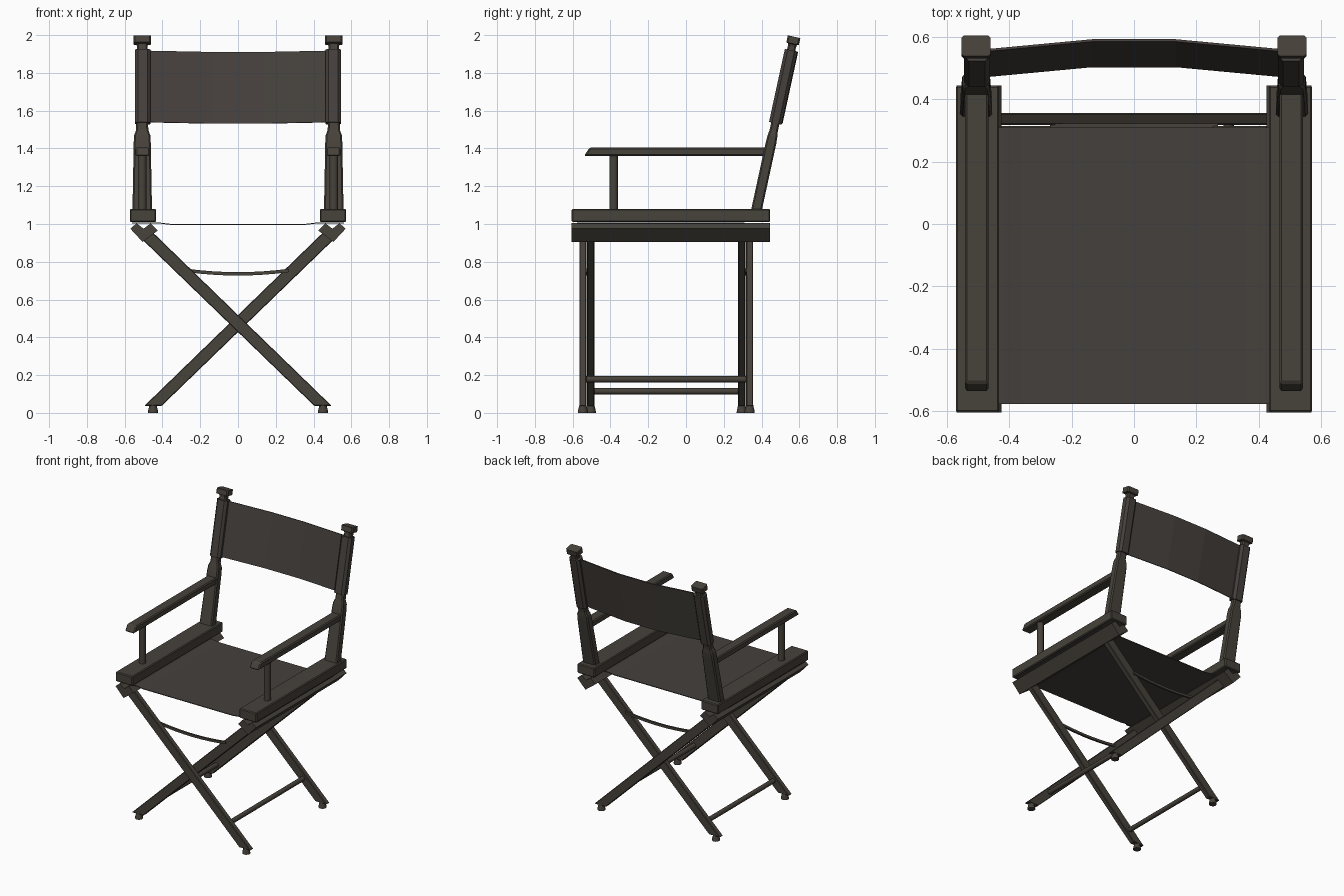
import bpy, bmesh, math
from mathutils import Matrix, Vector

if "Cube" in bpy.data.objects:
    bpy.data.objects.remove(bpy.data.objects["Cube"])


def material(name, col):
    m = bpy.data.materials.new(name)
    m.diffuse_color = (*col, 1)
    m.use_nodes = True
    m.node_tree.nodes["Principled BSDF"].inputs["Base Color"].default_value = m.diffuse_color
    return m


WOOD = material("dark wood", (0.063, 0.054, 0.043))
CLOTH = material("dark canvas", (0.060, 0.051, 0.045))


def finish(name, bm, mat, bevel=0.0, smooth=False):
    bmesh.ops.recalc_face_normals(bm, faces=bm.faces)
    me = bpy.data.meshes.new(name)
    bm.to_mesh(me)
    bm.free()
    me.materials.append(mat)
    ob = bpy.data.objects.new(name, me)
    bpy.context.collection.objects.link(ob)
    if bevel:
        b = ob.modifiers.new("bevel", 'BEVEL')
        b.width, b.segments = bevel, 1
    if smooth:
        bpy.ops.object.select_all(action='DESELECT')
        bpy.context.view_layer.objects.active = ob
        ob.select_set(True)
        bpy.ops.object.shade_smooth_by_angle(angle=math.radians(35))
    return ob


def loft(name, rings, mat, bevel=0.0, smooth=False, matrix=None):
    """Skin closed rings of points and cap both ends."""
    bm = bmesh.new()
    vs = [[bm.verts.new(p) for p in r] for r in rings]
    n = len(rings[0])
    for a, b in zip(vs, vs[1:]):
        for i in range(n):
            bm.faces.new((a[i], a[(i + 1) % n], b[(i + 1) % n], b[i]))
    bm.faces.new(vs[0])
    bm.faces.new(vs[-1])
    if matrix:
        bm.transform(matrix)
    return finish(name, bm, mat, bevel, smooth)


def prism_y(name, pts, y0, y1, mat, bevel=0.0):
    return loft(name, [[(x, y, z) for x, z in pts] for y in (y0, y1)], mat, bevel)


def prism_x(name, pts, x0, x1, mat, bevel=0.0):
    return loft(name, [[(x, y, z) for y, z in pts] for x in (x0, x1)], mat, bevel)


def rod(name, a, b, r, mat, sides=12):
    a, b = Vector(a), Vector(b)
    d = b - a
    q = Vector((0, 0, 1)).rotation_difference(d).to_matrix().to_4x4()
    ring = [(r * math.cos(i * math.tau / sides), r * math.sin(i * math.tau / sides))
            for i in range(sides)]
    return loft(name, [[(x, y, z) for x, y in ring] for z in (0, d.length)], mat,
                smooth=True, matrix=Matrix.Translation(a) @ q)


def chamfered(hx, hy, c, z):
    return [(hx, -hy + c, z), (hx, hy - c, z), (hx - c, hy, z), (-hx + c, hy, z),
            (-hx, hy - c, z), (-hx, -hy + c, z), (-hx + c, -hy, z), (hx - c, -hy, z)]


TILT = Matrix.Rotation(-math.radians(12.25), 4, 'X')

for s, side in ((1, "right"), (-1, "left")):
    # seat rail, and the grooved pivot rail under it
    prism_y("seat_rail_" + side,
            [(s * .433, 1.01), (s * .572, 1.01), (s * .572, 1.08), (s * .433, 1.08)],
            -.605, .445, WOOD, .006)
    groove = [(.57, .975), (.505, .905), (.425, .965), (.462, 1.004), (.50, .975), (.537, 1.004)]
    prism_y("pivot_rail_" + side, [(s * x, z) for x, z in groove], -.605, .445, WOOD)

    # armrest with sloped front end, and its support
    prism_x("armrest_" + side, [(-.54, 1.36), (.42, 1.36), (.44, 1.405), (-.51, 1.405)],
            s * .467, s * .543, WOOD, .007)
    rod("arm_support_" + side, (s * .507, -.383, 1.07), (s * .507, -.383, 1.37), .023, WOOD)

    # tilted back post with shoulder, neck and cap
    place = Matrix.Translation((s * .507, .37, 1.06)) @ TILT
    sections = [(0, .052, .028), (.38, .045, .028), (.415, .043, .026), (.445, .032, .022),
                (.90, .027, .022), (.912, .03, .024), (.916, .047, .034), (.953, .047, .034)]
    loft("back_post_" + side, [chamfered(hx, hy, .008, t) for t, hx, hy in sections],
         WOOD, matrix=place)
    # canvas sleeve around the post
    place = Matrix.Translation((s * .504, .37, 1.06)) @ TILT
    loft("back_sleeve_" + side, [chamfered(.042, .034, .016, t) for t in (.484, .88)],
         CLOTH, matrix=place)

    # crossed legs: the outer frame runs from top left to bottom right
    outer = s < 0
    frame = "outer" if outer else "inner"
    legs = [(-.565, -.527), (.318, .356)] if outer else [(-.523, -.485), (.276, .314)]
    d = Vector((.95, .917)).normalized()
    n = Vector((-d.y, d.x)) * .033
    top = Vector((.505, .962))
    low = Vector((-.45, .037))
    prof = [(low.x - .046, low.y), (low.x + .046, low.y), tuple(top - n), tuple(top + n)]
    for (y0, y1), pos in zip(legs, ("front", "back")):
        prism_y(f"{frame}_leg_{pos}", [(s * x, z) for x, z in prof], y0, y1, WOOD, .004)
        # tapered foot
        yc = (y0 + y1) / 2
        loft(f"{frame}_foot_{pos}",
             [[(s * -.45 + h * math.cos(i * math.pi / 6), yc + h * math.sin(i * math.pi / 6), z)
               for i in range(12)] for z, h in ((0, .027), (.012, .026), (.045, .018))],
             WOOD, smooth=True)
    # stretcher between the front and back leg of the frame
    z = .178 if outer else .115
    x = s * (low.x + (z - low.y) * d.x / d.y)
    rod(frame + "_stretcher", (x, legs[0][1] - .01, z), (x, legs[1][0] + .01, z), .017, WOOD)

# slightly bowed cross braces between the frames
for y, pos in ((-.525, "front"), (.316, "back")):
    rings = []
    for i in range(9):
        x = -.27 + i * .0675
        z = .727 + .25 * x * x
        rings.append([(x, y - .007, z), (x, y + .007, z), (x, y + .007, z + .018),
                      (x, y - .007, z + .018)])
    loft("cross_brace_" + pos, rings, WOOD)

# canvas seat, clamped under the rails
seat = [(-.56, 1.008), (-.42, 1.008), (-.36, 1.001), (.36, 1.001), (.42, 1.008), (.56, 1.008)]
loft("seat", [[(x, -.578, z), (x, .31, z), (x, .31, z - .005), (x, -.578, z - .005)]
              for x, z in seat], CLOTH)

# canvas backrest, bowed backwards
bow = [(-.49, 0), (-.135, .034), (.135, .034), (.49, 0)]
loft("backrest", [[(x, y - .004, .49), (x, y + .004, .49), (x, y + .004, .877),
                   (x, y - .004, .877)] for x, y in bow], CLOTH,
     matrix=Matrix.Translation((0, .37, 1.06)) @ TILT)
